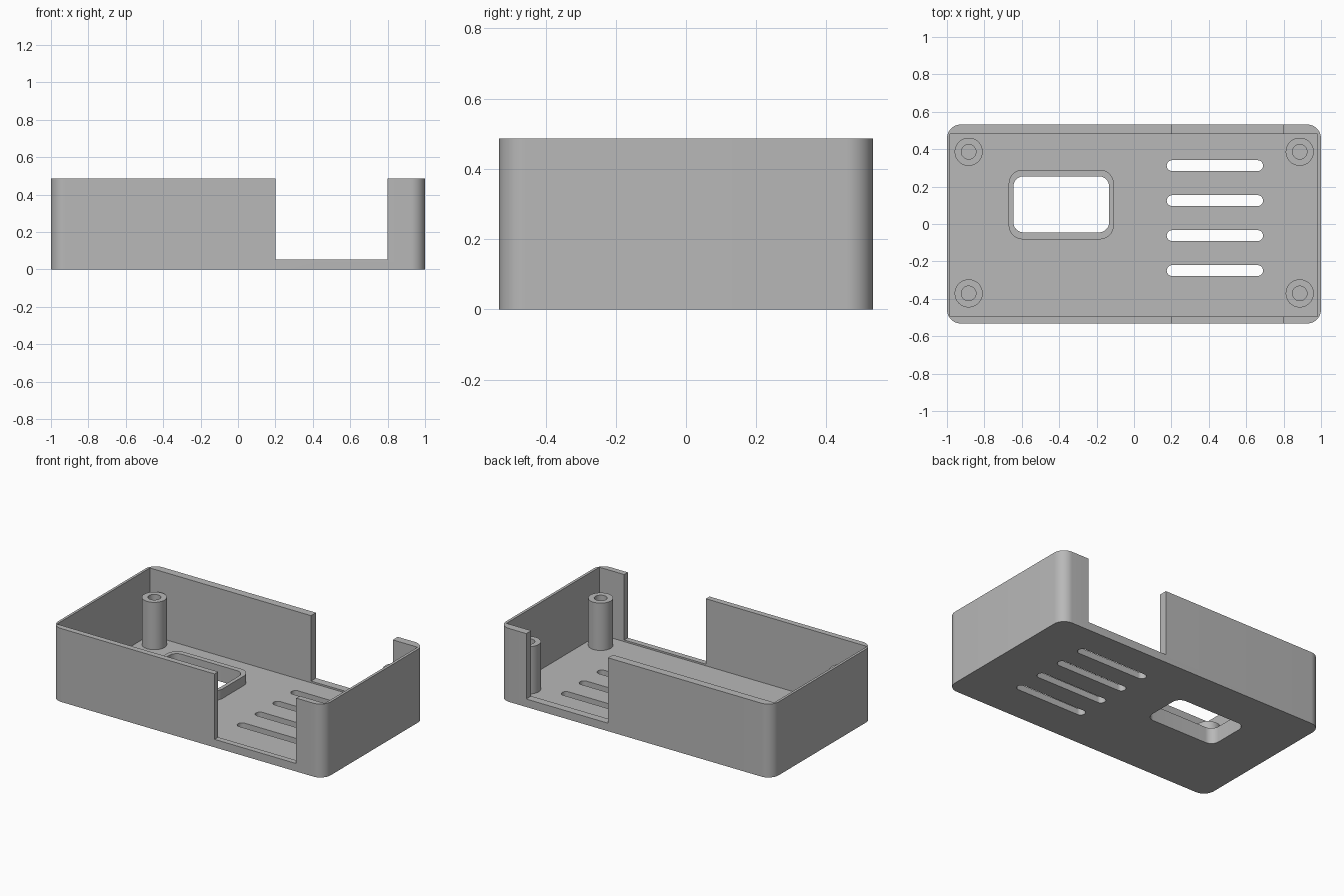
import bpy
import bmesh
from math import cos, sin, pi

cube = bpy.data.objects.get("Cube")
if cube:
    bpy.data.objects.remove(cube, do_unlink=True)

HEIGHT = 0.487
FLOOR = 0.042
LIP = 0.053

grey = bpy.data.materials.new("plastic_grey")
grey.use_nodes = True
colour = (0.48, 0.48, 0.48, 1)
grey.diffuse_color = colour
grey.node_tree.nodes["Principled BSDF"].inputs["Base Color"].default_value = colour


def prism(name, x, y, z, radius=0, steps=12):
    """Upright block over the ranges x, y, z with rounded vertical corners."""
    bm = bmesh.new()
    corners = [(x[1], y[1], -1, -1), (x[0], y[1], 1, -1),
               (x[0], y[0], 1, 1), (x[1], y[0], -1, 1)]
    ring = []
    for i, (cx, cy, sx, sy) in enumerate(corners):
        for k in range(steps + 1 if radius else 1):
            a = (i + k / steps) * pi / 2
            ring.append(bm.verts.new((cx + radius * (sx + cos(a)),
                                      cy + radius * (sy + sin(a)), z[0])))
    bmesh.ops.remove_doubles(bm, verts=ring, dist=1e-5)
    bm.verts.ensure_lookup_table()
    base = bm.faces.new(bm.verts[:])
    top = bmesh.ops.extrude_face_region(bm, geom=[base], use_keep_orig=True)
    moved = [v for v in top["geom"] if isinstance(v, bmesh.types.BMVert)]
    bmesh.ops.translate(bm, verts=moved, vec=(0, 0, z[1] - z[0]))
    bmesh.ops.recalc_face_normals(bm, faces=bm.faces[:])
    mesh = bpy.data.meshes.new(name)
    bm.to_mesh(mesh)
    bm.free()
    mesh.materials.append(grey)
    obj = bpy.data.objects.new(name, mesh)
    bpy.context.collection.objects.link(obj)
    return obj


def cut(obj, cutters):
    """Subtract the cutters, bake the result and delete them."""
    for c in cutters:
        c.hide_render = True
        mod = obj.modifiers.new("cut", 'BOOLEAN')
        mod.operation = 'DIFFERENCE'
        mod.solver = 'EXACT'
        mod.object = c
    graph = bpy.context.evaluated_depsgraph_get()
    baked = bpy.data.meshes.new_from_object(obj.evaluated_get(graph))
    obj.modifiers.clear()
    obj.data = baked
    for c in cutters:
        bpy.data.objects.remove(c, do_unlink=True)


def around(c, r):
    return (c - r, c + r)


def window_cutter():
    return prism("window_cutter", (-0.645, -0.133), (-0.045, 0.255), (-0.1, 0.3), 0.055)


# Open tray with rounded outer corners and a square-cornered cavity
tray = prism("tray", (-1, 1), (-0.532, 0.532), (0, HEIGHT), 0.075)
cutters = [
    prism("cavity_cutter", (-0.983, 0.982), (-0.494, 0.48), (FLOOR, 1)),
    # Matching gaps in the front and back walls
    prism("gap_cutter", (0.2, 0.8), (-1, 1), (LIP, 1)),
    window_cutter(),
]
# Vent slots
for i in range(4):
    cutters.append(prism("slot_cutter", (0.175, 0.69),
                         around(0.312 - 0.187 * i, 0.029), (-0.1, 0.2), 0.029))
cut(tray, cutters)

# Raised frame around the floor window
frame = prism("window_frame", (-0.67, -0.108), (-0.082, 0.29), (FLOOR, 0.105), 0.075)
cut(frame, [window_cutter()])
parts = [tray, frame]

# Hollow screw posts
for side, x in (("right", -0.884), ("left", 0.886)):
    for end, y in (("front", -0.371), ("back", 0.386)):
        post = prism(f"{end}_{side}_post", around(x, 0.075), around(y, 0.075),
                     (FLOOR, 0.356), 0.075)
        cut(post, [prism("bore_cutter", around(x, 0.039), around(y, 0.039),
                         (0, 0.5), 0.039)])
        parts.append(post)

# Smooth the rounded sides, keep the edges sharp
bpy.ops.object.select_all(action='DESELECT')
for p in parts:
    p.select_set(True)
bpy.context.view_layer.objects.active = tray
bpy.ops.object.shade_smooth_by_angle(angle=pi / 6)
